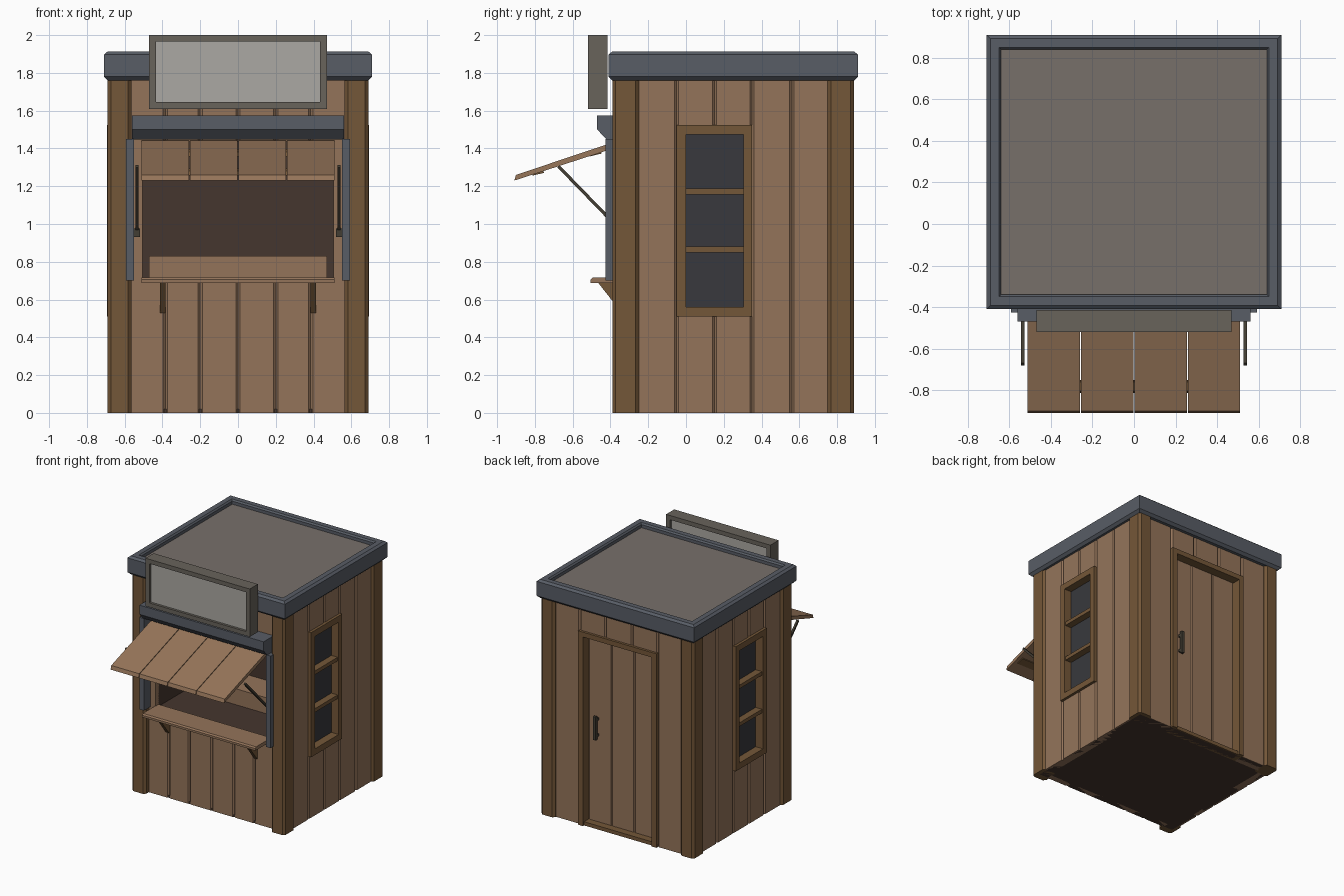
import bpy, bmesh

if "Cube" in bpy.data.objects:
    bpy.data.objects.remove(bpy.data.objects["Cube"])

# ---------- helpers ----------
def material(name, hexcol):
    m = bpy.data.materials.new(name)
    rgb = [((hexcol >> s) & 255) / 255 for s in (16, 8, 0)]
    m.diffuse_color = (*[c / 12.92 if c < .04 else ((c + .055) / 1.055) ** 2.4 for c in rgb], 1)
    m.use_nodes = True
    m.node_tree.nodes["Principled BSDF"].inputs["Base Color"].default_value = m.diffuse_color
    return m

WOOD = material("wood", 0x94745A)
TRIM = material("trim_wood", 0x745738)
AWN = material("awning_wood", 0x97765A)
DARK = material("dark_interior", 0x45362E)
SLATE = material("slate", 0x585D66)
DECK = material("roof_felt", 0x77706A)
SIGN = material("sign_frame", 0x68635B)
PANEL = material("sign_panel", 0xABA9A3)
GLASS = material("glass", 0x38393D)
METAL = material("dark_metal", 0x423D33)

def finish(name, bm, mat):
    bmesh.ops.recalc_face_normals(bm, faces=bm.faces)
    me = bpy.data.meshes.new(name)
    bm.to_mesh(me)
    bm.free()
    me.materials.append(mat)
    ob = bpy.data.objects.new(name, me)
    bpy.context.collection.objects.link(ob)
    return ob

def prism(name, pts, axis, lo, hi, mat):
    """Extrude a 2D outline along x (y,z), y (x,z) or z (x,y)."""
    put = {"x": lambda p, t: (t, p[0], p[1]),
           "y": lambda p, t: (p[0], t, p[1]),
           "z": lambda p, t: (p[0], p[1], t)}[axis]
    bm = bmesh.new()
    a = [bm.verts.new(put(p, lo)) for p in pts]
    b = [bm.verts.new(put(p, hi)) for p in pts]
    bm.faces.new(a)
    bm.faces.new(b[::-1])
    for i in range(len(pts)):
        j = (i + 1) % len(pts)
        bm.faces.new((a[i], a[j], b[j], b[i]))
    return finish(name, bm, mat)

def box(name, x, y, z, mat):
    return prism(name, [(x[0], y[0]), (x[1], y[0]), (x[1], y[1]), (x[0], y[1])], "z", z[0], z[1], mat)

def planks(name, cuts, inner, face, normal, z, mat=WOOD, c=.011):
    """Row of vertical boards with chamfered outer edges."""
    d = c if face > inner else -c
    for a, b in zip(cuts, cuts[1:]):
        pts = [(a, inner), (b, inner), (b, face - d), (b - c, face), (a + c, face), (a, face - d)]
        if normal == "x":
            pts = [(q, p) for p, q in pts]
        prism(name, pts, "z", z[0], z[1], mat)

def loft(name, rings, mat, cy=.25, hx=.71, hy=.66):
    """Rectangular rings given as (inset, z), joined in order and capped."""
    bm = bmesh.new()
    loops = [[bm.verts.new((sx * (hx - i), cy + sy * (hy - i), z))
              for sx, sy in ((-1, -1), (1, -1), (1, 1), (-1, 1))] for i, z in rings]
    for p, q in zip(loops, loops[1:]):
        for k in range(4):
            bm.faces.new((p[k], p[(k + 1) % 4], q[(k + 1) % 4], q[k]))
    bm.faces.new(loops[0])
    bm.faces.new(loops[-1])
    return finish(name, bm, mat)

# ---------- dark core with serving recess ----------
box("floor", (-.66, .66), (-.335, .86), (0, .02), DARK)
box("core_lower", (-.61, .61), (-.3, .79), (.01, .7), DARK)
box("core_upper", (-.61, .61), (-.3, .79), (1.44, 1.77), DARK)
box("core_rear", (-.61, .61), (.3, .79), (.7, 1.44), DARK)
for s in (-1, 1):
    box("core_side", sorted((s * .505, s * .61)), (-.3, .3), (.7, 1.44), DARK)
box("inner_shelf", (-.47, .47), (.05, .3), (.7, .83), WOOD)

# ---------- corner posts ----------
def post(x0, x1, y0, y1, c=.018):
    pts = [(x0 + c, y0), (x1 - c, y0), (x1, y0 + c), (x1, y1 - c),
           (x1 - c, y1), (x0 + c, y1), (x0, y1 - c), (x0, y0 + c)]
    prism("corner_post", pts, "z", 0, 1.77, TRIM)

for s in (-1, 1):
    x0, x1 = sorted((s * .565, s * .69))
    post(x0, x1, -.39, -.25)
    post(x0, x1, .75, .89)

# ---------- front boarding ----------
planks("front_board", [-.58, -.385, -.2, 0, .2, .385, .58], -.29, -.34, "y", (0, .7))
planks("front_top_board", [-.58, -.385, -.2, 0, .2, .385, .58], -.29, -.34, "y", (1.435, 1.77))
for s in (-1, 1):
    box("hatch_side_board", sorted((s * .505, s * .58)), (-.34, -.29), (.69, 1.44), WOOD)

# ---------- side boarding and windows ----------
for s in (-1, 1):
    f, n = s * .672, s * .605
    planks("side_board", [-.26, -.05], n, f, "x", (0, 1.77))
    planks("side_board", [.35, .56, .76], n, f, "x", (0, 1.77))
    planks("under_window_board", [-.05, .15, .35], n, f, "x", (0, .52))
    planks("over_window_board", [-.05, .15, .35], n, f, "x", (1.515, 1.77))
    fx = sorted((s * .605, s * .694))
    box("window_stile", fx, (-.05, 0), (.51, 1.525), TRIM)
    box("window_stile", fx, (.305, .35), (.51, 1.525), TRIM)
    box("window_sill", fx, (0, .305), (.51, .56), TRIM)
    box("window_head", fx, (0, .305), (1.475, 1.525), TRIM)
    for z in (.865, 1.172):
        box("window_bar", sorted((s * .605, s * .685)), (0, .305), (z - .015, z + .015), TRIM)
    box("window_glass", sorted((s * .6, s * .628)), (0, .305), (.56, 1.475), GLASS)

# ---------- back boarding and door ----------
for s in (-1, 1):
    planks("back_board", sorted((s * .35, s * .58)), .78, .865, "y", (0, 1.77))
    box("door_jamb", sorted((s * .31, s * .352)), (.78, .885), (0, 1.58), TRIM)
planks("over_door_board", [-.35, -.12, .12, .35], .78, .865, "y", (1.57, 1.77))
box("door_head", (-.31, .31), (.78, .885), (1.54, 1.58), TRIM)
box("door_threshold", (-.31, .31), (.78, .87), (0, .03), TRIM)
planks("door_board", [-.31, -.103, .103, .31], .77, .81, "y", (.03, 1.54), c=.007)
box("door_handle", (.215, .24), (.835, .855), (.71, .9), METAL)
for z in (.73, .86):
    box("handle_mount", (.217, .238), (.805, .84), (z, z + .02), METAL)

# ---------- roof ----------
loft("roof_rim", [(.03, 1.76), (.02, 1.76), (0, 1.78), (0, 1.897), (.018, 1.912),
                  (.06, 1.912), (.07, 1.9), (.07, 1.865)], SLATE)
box("roof_deck", (-.64, .64), (-.34, .84), (1.86, 1.875), DECK)

# ---------- sign ----------
sy = (-.52, -.415)
for s in (-1, 1):
    box("sign_side", sorted((s * .435, s * .47)), sy, (1.61, 2), SIGN)
box("sign_top", (-.435, .435), sy, (1.965, 2), SIGN)
box("sign_bottom", (-.435, .435), sy, (1.61, 1.645), SIGN)
box("sign_panel", (-.44, .44), (-.5, -.435), (1.64, 1.97), PANEL)

# ---------- hatch header, jambs, counter ----------
prism("hatch_header", [(-.33, 1.575), (-.47, 1.575), (-.47, 1.5), (-.42, 1.447), (-.33, 1.447)],
      "x", -.56, .56, SLATE)
for s in (-1, 1):
    box("hatch_jamb", sorted((s * .55, s * .592)), (-.425, -.33), (.7, 1.45), SLATE)
    prism("counter_bracket", [(-.47, .695), (-.33, .695), (-.33, .53), (-.34, .53)],
          "x", *sorted((s * .383, s * .412)), TRIM)
prism("counter", [(-.3, .688), (-.505, .688), (-.505, .705), (-.495, .716), (-.3, .716)],
      "x", -.51, .51, WOOD)

# ---------- raised awning ----------
def top(y):
    return 1.26 + (y + .9) * .335

def slab(name, y0, y1, up, down, x0, x1, mat):
    prism(name, [(y0, top(y0) - up), (y1, top(y1) - up), (y1 + .009, top(y1) - down),
                 (y0 - .009, top(y0) - down)][:4], "x", x0, x1, mat)

for i in range(4):
    x = -.512 + i * .257
    slab("awning_board", -.9, -.355, 0, .03, x, x + .252, AWN)
for y in (-.805, -.5):
    slab("awning_batten", y, y + .045, .012, .036, -.48, .48, TRIM)

# ---------- awning struts ----------
for s in (-1, 1):
    xs = sorted((s * .527, s * .543))
    prism("awning_strut", [(-.682, 1.3), (-.67, 1.312), (-.325, .957), (-.337, .945)], "x", *xs, METAL)
    box("strut_foot", sorted((s * .52, s * .552)), (-.36, -.33), (.93, .975), METAL)
